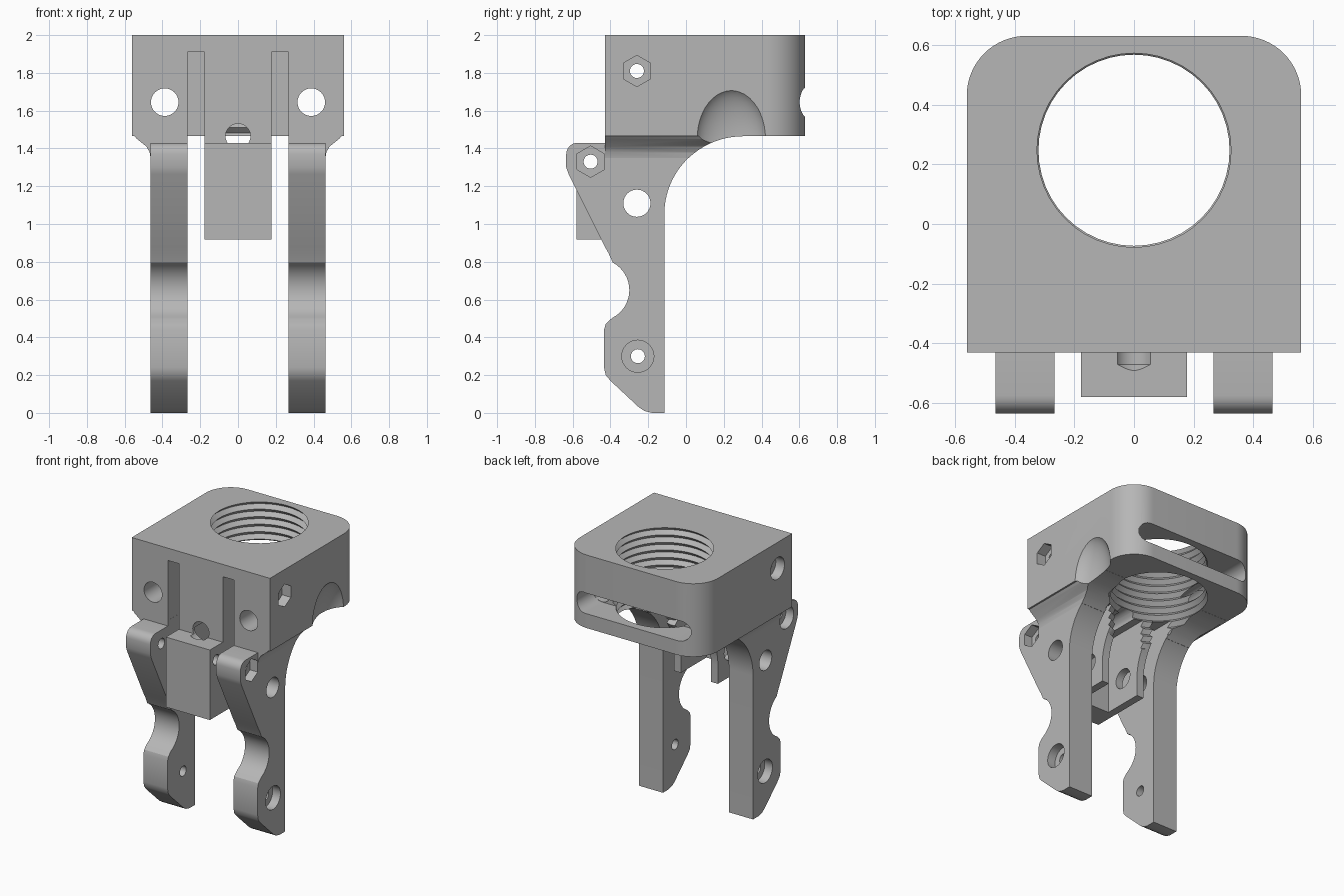
import bpy, bmesh
from math import sin, cos, pi, radians
from mathutils import Matrix, Vector

if "Cube" in bpy.data.objects:
    bpy.data.objects.remove(bpy.data.objects["Cube"])

grey = bpy.data.materials.new("plain grey")
grey.use_nodes = True
COLOUR = (0.47, 0.47, 0.47, 1)
grey.diffuse_color = COLOUR
grey.node_tree.nodes["Principled BSDF"].inputs["Base Color"].default_value = COLOUR


def make(name, bm):
    bmesh.ops.recalc_face_normals(bm, faces=bm.faces)
    mesh = bpy.data.meshes.new(name)
    bm.to_mesh(mesh)
    bm.free()
    mesh.materials.append(grey)
    ob = bpy.data.objects.new(name, mesh)
    bpy.context.scene.collection.objects.link(ob)
    return ob


def prism(name, pts, axis, a, b):
    """Extrude a 2D outline along an axis from a to b."""
    place = {"x": lambda p, d: (d, p[0], p[1]),
             "y": lambda p, d: (p[0], d, p[1]),
             "z": lambda p, d: (p[0], p[1], d)}[axis]
    bm = bmesh.new()
    low = [bm.verts.new(place(p, a)) for p in pts]
    high = [bm.verts.new(place(p, b)) for p in pts]
    bm.faces.new(low)
    bm.faces.new(high)
    n = len(pts)
    for i in range(n):
        j = (i + 1) % n
        bm.faces.new((low[i], low[j], high[j], high[i]))
    return make(name, bm)


def arc(cu, cv, r, start, end, n=12):
    angles = [radians(start + (end - start) * i / n) for i in range(n + 1)]
    return [(cu + r * cos(t), cv + r * sin(t)) for t in angles]


def rect(u0, v0, u1, v1):
    return [(u0, v0), (u1, v0), (u1, v1), (u0, v1)]


def disc(cu, cv, r, n=32, turn=0):
    return arc(cu, cv, r, turn, turn + 360, n)[:-1]


def lathe(name, profile, matrix, n=48):
    """Closed turned solid from (radius, height) points."""
    bm = bmesh.new()
    rings = [[bm.verts.new(matrix @ Vector((u, v, h))) for u, v in disc(0, 0, r, n)]
             for r, h in profile]
    bm.faces.new(rings[0])
    bm.faces.new(rings[-1])
    for a, b in zip(rings, rings[1:]):
        for i in range(n):
            j = (i + 1) % n
            bm.faces.new((a[i], a[j], b[j], b[i]))
    return make(name, bm)


def modify(ob, others, operation="DIFFERENCE"):
    for other in others:
        m = ob.modifiers.new("cut", "BOOLEAN")
        m.operation, m.solver, m.object = operation, "EXACT", other
    dg = bpy.context.evaluated_depsgraph_get()
    mesh = bpy.data.meshes.new_from_object(ob.evaluated_get(dg))
    ob.modifiers.clear()
    ob.data = mesh


# Threaded bore
PITCH, BORE_Y = 0.055, 0.247
thread = []
for k in range(16):
    thread += [(0.32, 1.18 + k * PITCH), (0.347, 1.18 + (k + 0.5) * PITCH)]
bore = lathe("bore_cutter", thread, Matrix.Translation((0, BORE_Y, 0)))

# Pointed wire hole through the front wall
wire = lathe("wire_cutter", [(0.005, -0.51), (0.066, -0.47), (0.066, 0.1)],
             Matrix.Translation((0, 0, 1.465)) @ Matrix.Rotation(-pi / 2, 4, "X"), 32)

# Cross holes with nut and screw-head recesses
NUT, LUG, FOOT, PIVOT = (-0.26, 1.81), (-0.505, 1.33), (-0.255, 0.3), (-0.26, 1.11)
nut_holes = [prism("nut_hole", disc(*NUT, 0.037), "x", -1, 1),
             prism("nut_hex", disc(*NUT, 0.083, 6, 30), "x", 0.49, 1),
             prism("nut_head", disc(*NUT, 0.08), "x", -1, -0.49)]
leg_holes = [prism("lug_hole", disc(*LUG, 0.037), "x", -1, 1),
             prism("foot_hole", disc(*FOOT, 0.037), "x", -1, 1),
             prism("pivot_hole", disc(*PIVOT, 0.072), "x", -1, 1),
             prism("lug_hex", disc(*LUG, 0.083, 6, 30), "x", 0.4, 1),
             prism("lug_head", disc(*LUG, 0.08), "x", -1, -0.4),
             prism("foot_head_left", disc(*FOOT, 0.085), "x", 0.4, 1),
             prism("foot_head_right", disc(*FOOT, 0.085), "x", -1, -0.4)]
rods = [prism("rod_cutter", disc(s * 0.388, 1.645, 0.073), "y", -1, 0.5) for s in (-1, 1)]
slot = prism("back_slot_cutter",
             arc(0.388, 1.645, 0.075, -90, 90) + arc(-0.388, 1.645, 0.075, 90, 270),
             "y", 0.42, 1)
grooves = [prism("groove_cutter", rect(s * 0.178, 1.4, s * 0.268, 1.91), "y", -1, -0.11)
           for s in (-1, 1)]
sweep = prism("sweep_cutter", disc(0.3, 1.05, 0.414, 96), "x", -1, 1)

# Rounded relief low on the left side
bm = bmesh.new()
bmesh.ops.create_uvsphere(bm, u_segments=40, v_segments=24, radius=1,
                          matrix=Matrix.Translation((0.6, 0.24, 1.45))
                          @ Matrix.Diagonal((0.11, 0.195, 0.275, 1)))
relief = make("relief_cutter", bm)
cutters = [bore, wire, slot, sweep, relief] + nut_holes + leg_holes + rods + grooves

# Main block with rounded back corners
block = prism("main_block", [(-0.56, -0.43), (0.56, -0.43)]
              + arc(0.36, 0.43, 0.2, 0, 90, 16) + arc(-0.36, 0.43, 0.2, 90, 180, 16),
              "z", 1.465, 2)
modify(block, [bore, wire, slot, relief] + nut_holes + rods + grooves)

# Legs: lug, finger scoop, chamfered foot and swept back
leg_outline = ([(-0.115, 0), (-0.18, 0), (-0.22, 0.01), (-0.25, 0.03), (-0.4, 0.17),
                (-0.425, 0.2), (-0.434, 0.24), (-0.434, 0.44), (-0.425, 0.47), (-0.4, 0.495)]
               + arc(-0.465, 0.65, 0.165, -62, 62, 16)
               + [(-0.41, 0.845), (-0.43, 0.88), (-0.622, 1.265), (-0.634, 1.3), (-0.634, 1.37)]
               + arc(-0.574, 1.37, 0.06, 180, 90, 6)
               + [(-0.43, 1.43), (-0.43, 1.47)]
               + arc(0.3, 1.05, 0.415, 90, 180, 24))
shoulder_outline = [(0.27, 1.35), (0.463, 1.35), (0.468, 1.38), (0.485, 1.41),
                    (0.535, 1.45), (0.556, 1.475), (0.27, 1.475)]
for side, s in (("left", 1), ("right", -1)):
    leg = prism(side + "_leg", leg_outline, "x", s * 0.267, s * 0.463)
    modify(leg, [bore] + leg_holes)
    shoulder = prism(side + "_shoulder", [(s * x, z) for x, z in shoulder_outline],
                     "y", -0.43, 0.3)
    modify(shoulder, [sweep, bore] + ([relief] if s > 0 else []))

# Central bracket: solid front with two thin cheeks behind
front = prism("bracket_front", rect(-0.178, 0.917, 0.178, 1.43), "y", -0.58, -0.41)
modify(front, [wire, leg_holes[0]])
wall = prism("bracket_wall", rect(-0.178, 1.43, 0.178, 1.47), "y", -0.43, -0.41)
modify(wall, [wire])
cheek_outline = [(-0.41, 0.917), (-0.115, 0.917)] + arc(0.3, 1.05, 0.415, 180, 90, 24) + [(-0.41, 1.47)]
for side, s in (("left", 1), ("right", -1)):
    cheek = prism(side + "_bracket_cheek", cheek_outline, "x", s * 0.122, s * 0.178)
    modify(cheek, [bore, leg_holes[2]])

for c in cutters:
    bpy.data.objects.remove(c)

# Smooth the round surfaces, keep edges crisp
bpy.ops.object.select_all(action="DESELECT")
for ob in bpy.context.scene.objects:
    if ob.type == "MESH":
        ob.select_set(True)
        bpy.context.view_layer.objects.active = ob
bpy.ops.object.shade_smooth_by_angle(angle=radians(28))
